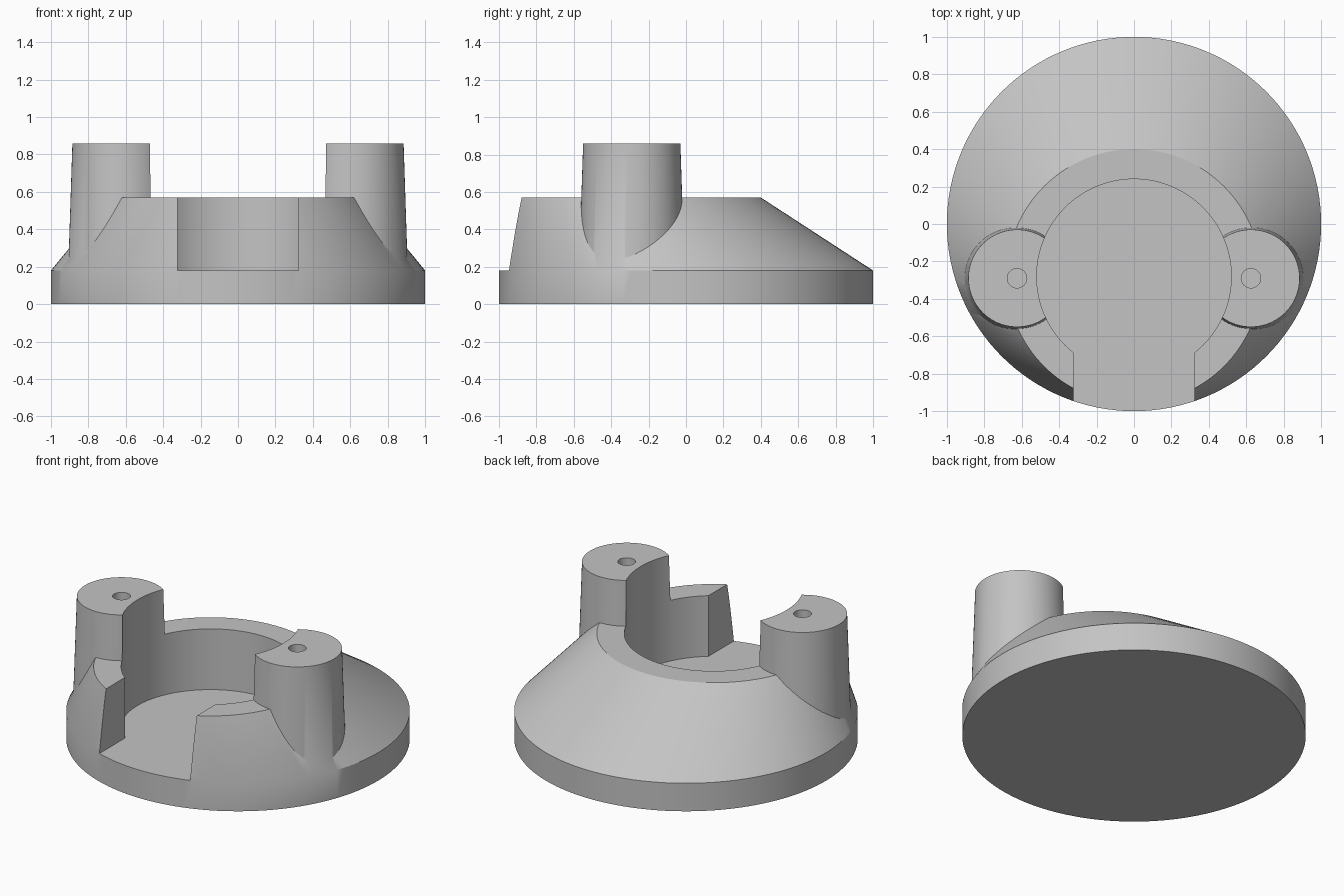
import bpy
import bmesh
from math import cos, sin, tau, radians

cube = bpy.data.objects.get("Cube")
if cube:
    bpy.data.objects.remove(cube, do_unlink=True)

SEG = 128
CENTRE_Y = -0.28      # shared axis of bore, top rim and posts
POST_X = 0.625
FLOOR = 0.18
RIM = 0.57
POST_TOP = 0.86

grey = bpy.data.materials.new("plain grey")
grey.use_nodes = True
colour = (0.55, 0.55, 0.55, 1)
grey.diffuse_color = colour
grey.node_tree.nodes["Principled BSDF"].inputs["Base Color"].default_value = colour


def loft(name, rings, seg=SEG):
    """Closed solid through circles given as (x, y, z, radius)."""
    bm = bmesh.new()
    loops = [[bm.verts.new((x + r * cos(tau * i / seg), y + r * sin(tau * i / seg), z))
              for i in range(seg)] for x, y, z, r in rings]
    for low, high in zip(loops, loops[1:]):
        for i in range(seg):
            j = (i + 1) % seg
            bm.faces.new((low[i], low[j], high[j], high[i]))
    bm.faces.new(loops[0][::-1])
    bm.faces.new(loops[-1])
    mesh = bpy.data.meshes.new(name)
    bm.to_mesh(mesh)
    bm.free()
    obj = bpy.data.objects.new(name, mesh)
    bpy.context.collection.objects.link(obj)
    mesh.materials.append(grey)
    return obj


def combine(target, tool, operation):
    """Apply a boolean and discard the tool."""
    tool.hide_render = True
    mod = target.modifiers.new(operation.lower(), 'BOOLEAN')
    mod.operation = operation
    mod.solver = 'EXACT'
    mod.object = tool
    bpy.context.view_layer.objects.active = target
    bpy.ops.object.modifier_apply(modifier=mod.name)
    bpy.data.objects.remove(tool, do_unlink=True)


# Round base with an off-centre sloping collar
body = loft("flanged_base", [(0, 0, 0, 1), (0, 0, FLOOR, 1),
                             (0, CENTRE_Y, RIM, 0.68)])

# Two slightly tapered posts
for side in (-1, 1):
    x = side * POST_X
    post = loft("post", [(x, CENTRE_Y - 0.01, 0.1, 0.285),
                         (x, CENTRE_Y - 0.01, POST_TOP, 0.26)])
    combine(body, post, 'UNION')

# Central bore, which also scoops the inner sides of the posts
bore = loft("bore_cutter", [(0, CENTRE_Y, FLOOR, 0.52), (0, CENTRE_Y, 1.2, 0.52)])
combine(body, bore, 'DIFFERENCE')

# Front slot opening into the bore
bpy.ops.mesh.primitive_cube_add(size=1, location=(0, -0.85, FLOOR + 0.5))
slot = bpy.context.object
slot.name = "slot_cutter"
slot.scale = (0.645, 0.9, 1)
slot.data.materials.append(grey)
combine(body, slot, 'DIFFERENCE')

# Screw holes in the post tops
for side in (-1, 1):
    x = side * POST_X
    hole = loft("hole_cutter", [(x, CENTRE_Y - 0.01, 0.4, 0.052),
                                (x, CENTRE_Y - 0.01, 1, 0.052)], 32)
    combine(body, hole, 'DIFFERENCE')

# Smooth curved walls, crisp edges
bpy.ops.object.select_all(action='DESELECT')
body.select_set(True)
bpy.context.view_layer.objects.active = body
bpy.ops.object.shade_smooth_by_angle(angle=radians(30))
